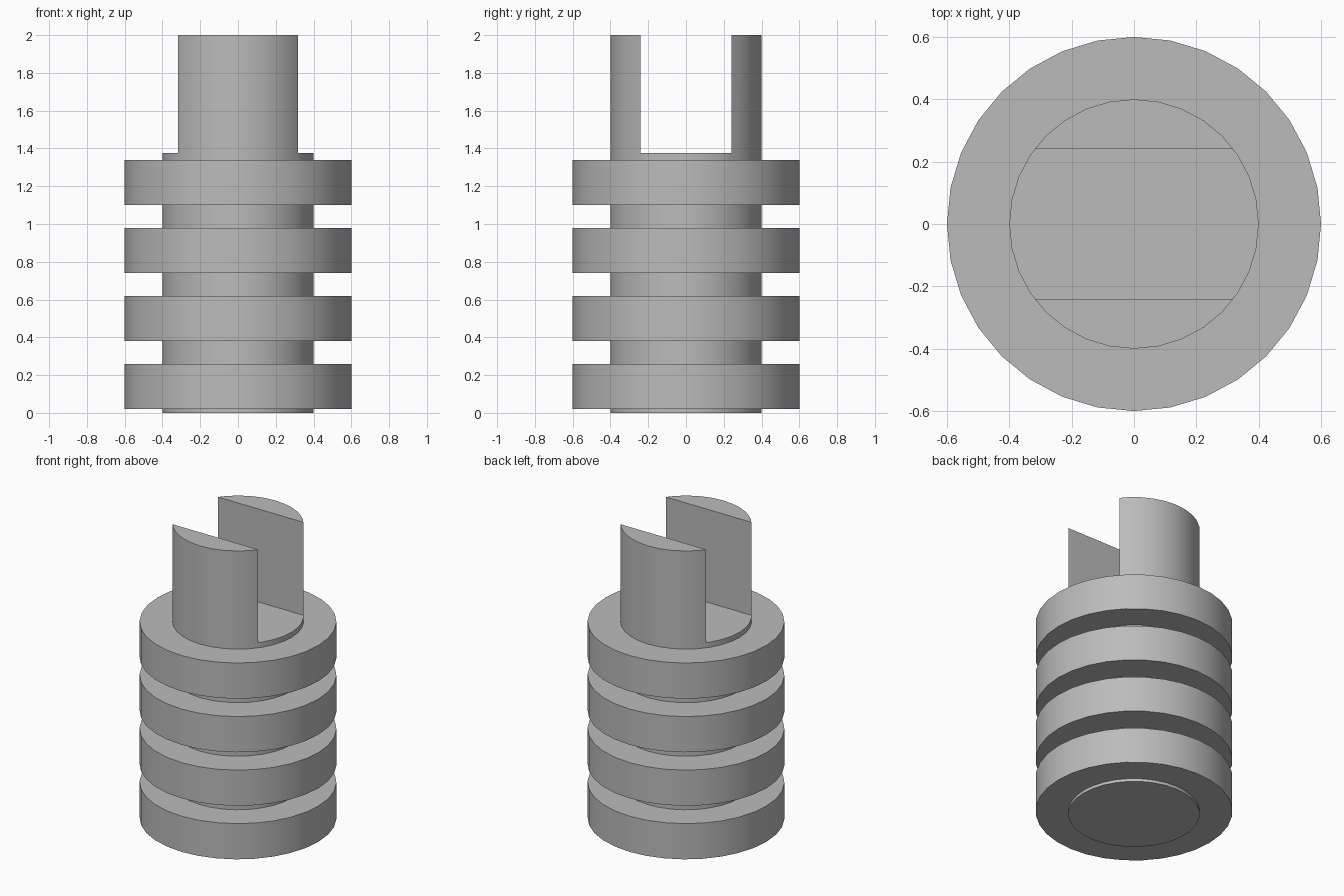
import bpy
import math

default_cube = bpy.data.objects.get("Cube")
if default_cube:
    bpy.data.objects.remove(default_cube, do_unlink=True)

SIDES = 32
CORE_RADIUS = 0.4
RING_RADIUS = 0.6
HEIGHT = 2.0
SLOT_FLOOR = 1.375
SLOT_WIDTH = 0.48

grey = bpy.data.materials.new("plain grey")
grey.use_nodes = True
colour = (0.5, 0.5, 0.5, 1)
grey.diffuse_color = colour
grey.node_tree.nodes["Principled BSDF"].inputs["Base Color"].default_value = colour


def cylinder(name, radius, bottom, top):
    bpy.ops.mesh.primitive_cylinder_add(
        vertices=SIDES, radius=radius, depth=top - bottom,
        location=(0, 0, (bottom + top) / 2))
    obj = bpy.context.object
    obj.name = name
    obj.data.materials.append(grey)
    return obj


def smooth(obj):
    bpy.ops.object.select_all(action="DESELECT")
    obj.select_set(True)
    bpy.context.view_layer.objects.active = obj
    bpy.ops.object.shade_smooth_by_angle(angle=math.radians(30))


# Central shaft, slotted along x to leave two prongs
shaft = cylinder("slotted_shaft", CORE_RADIUS, 0, HEIGHT)
bpy.ops.mesh.primitive_cube_add(size=1, location=(0, 0, SLOT_FLOOR + 0.5))
cutter = bpy.context.object
cutter.name = "slot_cutter"
cutter.scale = (2, SLOT_WIDTH, 1)
cutter.hide_render = True
cutter.data.materials.append(grey)

slot = shaft.modifiers.new("slot", "BOOLEAN")
slot.operation = "DIFFERENCE"
slot.solver = "EXACT"
slot.object = cutter
bpy.context.view_layer.objects.active = shaft
bpy.ops.object.modifier_apply(modifier=slot.name)
bpy.data.objects.remove(cutter, do_unlink=True)
smooth(shaft)

# Evenly spaced collar rings
for i in range(4):
    bottom = 0.02 + 0.36 * i
    smooth(cylinder(f"collar_ring_{i + 1}", RING_RADIUS, bottom, bottom + 0.24))
